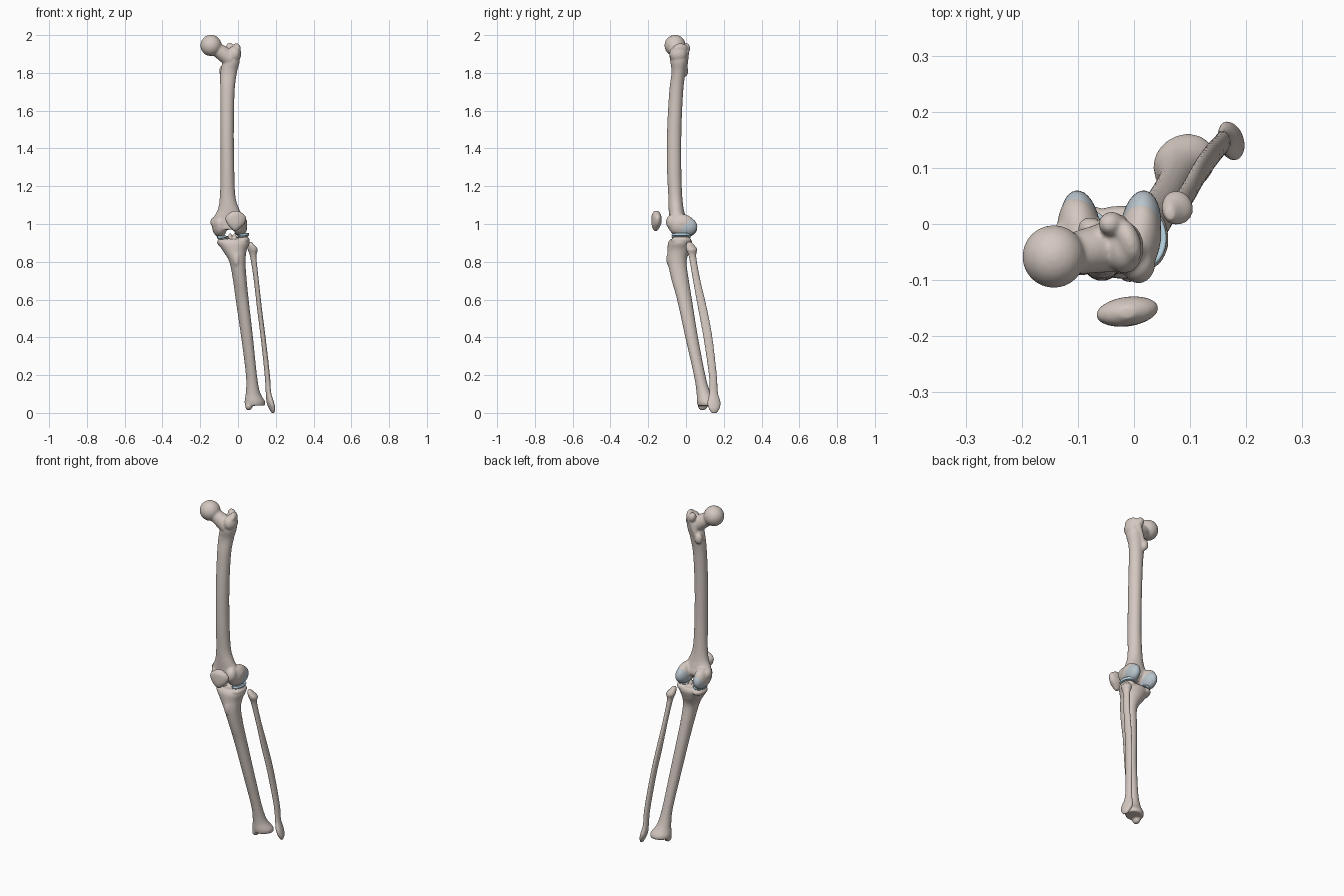
import bpy, bmesh
from math import sin, cos, pi, radians
from mathutils import Matrix, Vector, Euler

def material(name, rgb):
    m = bpy.data.materials.new(name)
    m.diffuse_color = (*rgb, 1)
    return m

BONE = material("bone", (0.66, 0.58, 0.53))
CARTILAGE = material("cartilage", (0.48, 0.55, 0.60))
MENISCUS = material("meniscus", (0.52, 0.72, 0.82))

def loft(bm, sections, n=28, steps=5):
    """Skin ellipses (z, x, y, rx, ry, turn) with smooth interpolation."""
    s = [Vector(c) for c in sections]
    s = [s[0]] + s + [s[-1]]
    rows = []
    for i in range(1, len(s) - 2):
        a, b, c, d = s[i - 1:i + 3]
        for k in range(steps):
            t = k / steps
            rows.append(0.5 * (2 * b + (c - a) * t + (2 * a - 5 * b + 4 * c - d) * t**2
                               + (3 * b - a - 3 * c + d) * t**3))
    rows.append(s[-1])
    rings = []
    for z, x, y, rx, ry, turn in rows:
        ca, sa = cos(radians(turn)), sin(radians(turn))
        ring = []
        for j in range(n):
            u, v = rx * cos(2 * pi * j / n), ry * sin(2 * pi * j / n)
            ring.append(bm.verts.new((x + u * ca - v * sa, y + u * sa + v * ca, z)))
        rings.append(ring)
    for r, q in zip(rings, rings[1:]):
        for j in range(n):
            k = (j + 1) % n
            bm.faces.new((r[j], r[k], q[k], q[j]))
    bm.faces.new(rings[0])
    bm.faces.new(rings[-1])

def blob(bm, loc, radii, rot=(0, 0, 0)):
    e = Euler([radians(a) for a in rot])
    bmesh.ops.create_uvsphere(bm, u_segments=32, v_segments=20, radius=1,
                              matrix=Matrix.LocRotScale(Vector(loc), e, Vector(radii)))

def limb(bm, a, b, r1, r2):
    """Tapered bar between two points."""
    a, b = Vector(a), Vector(b)
    q = (b - a).to_track_quat('Z', 'Y')
    bmesh.ops.create_cone(bm, cap_ends=True, segments=24, radius1=r1, radius2=r2,
                          depth=(b - a).length,
                          matrix=Matrix.LocRotScale((a + b) / 2, q, None))

def finish(name, bm, mat, voxel=0.005, smooth=6):
    bmesh.ops.recalc_face_normals(bm, faces=bm.faces)
    me = bpy.data.meshes.new(name)
    bm.to_mesh(me)
    bm.free()
    ob = bpy.data.objects.new(name, me)
    bpy.context.collection.objects.link(ob)
    me.materials.append(mat)
    if voxel:
        r = ob.modifiers.new("fuse", 'REMESH')
        r.mode, r.voxel_size, r.use_smooth_shade = 'VOXEL', voxel, True
        m = ob.modifiers.new("soften", 'SMOOTH')
        m.factor, m.iterations = 0.5, smooth
    me.shade_smooth()
    return ob

# Femur: shaft, neck and head, trochanters, condyles
bm = bmesh.new()
loft(bm, [(1.90, -.025, -.035, .03, .04, 0), (1.86, -.035, -.038, .044, .044, 0),
          (1.80, -.05, -.040, .044, .037, 0), (1.70, -.056, -.052, .038, .037, 0),
          (1.50, -.058, -.062, .036, .038, 0), (1.30, -.056, -.063, .036, .038, 0),
          (1.15, -.055, -.057, .041, .037, 0), (1.08, -.05, -.052, .056, .040, 0),
          (1.04, -.05, -.046, .076, .044, 0), (1.00, -.048, -.042, .090, .048, 0),
          (0.97, -.048, -.055, .075, .035, 0)])
blob(bm, (-.143, -.058, 1.945), (.056, .056, .056))
limb(bm, (-.135, -.058, 1.94), (-.04, -.04, 1.875), .034, .046)
blob(bm, (-.018, -.042, 1.90), (.035, .046, .045))
blob(bm, (-.012, -.030, 1.925), (.022, .042, .032), (0, 15, 20))
blob(bm, (-.040, .000, 1.930), (.022, .022, .030), (0, -20, 0))
limb(bm, (-.025, .000, 1.92), (-.07, -.008, 1.81), .018, .014)
blob(bm, (-.078, -.008, 1.81), (.022, .020, .032))
blob(bm, (-.097, -.020, .990), (.040, .072, .060), (0, 0, 6))
blob(bm, (.010, -.025, .995), (.038, .072, .058), (0, 0, -6))
blob(bm, (.008, -.070, 1.01), (.030, .036, .042))
blob(bm, (-.095, -.058, 1.00), (.030, .034, .040))
blob(bm, (-.122, -.025, 1.01), (.024, .032, .030))
blob(bm, (.032, -.022, 1.005), (.017, .030, .028))
finish("femur", bm, BONE)

# Tibia: plateau, tuberosity, shaft, malleolus
bm = bmesh.new()
loft(bm, [(.922, -.025, -.028, .076, .052, 0), (.900, -.023, -.031, .085, .064, 0),
          (.860, -.018, -.038, .064, .060, 0), (.800, -.003, -.047, .043, .050, 0),
          (.700, .010, -.030, .036, .046, 10), (.600, .022, -.008, .034, .040, 15),
          (.400, .048, .030, .031, .034, 20), (.200, .071, .072, .029, .031, 25),
          (.110, .079, .092, .038, .036, 30), (.060, .089, .108, .056, .049, 30),
          (.038, .090, .110, .054, .046, 30)])
blob(bm, (-.008, -.088, .815), (.018, .016, .040))
blob(bm, (-.075, -.022, .905), (.036, .055, .024), (0, -8, 0))
blob(bm, (.024, -.026, .912), (.038, .055, .026), (0, -8, 0))
for x in (-.042, -.018):
    blob(bm, (x, -.02, .932), (.010, .020, .020))
limb(bm, (.062, .09, .08), (.058, .088, .035), .026, .020)
blob(bm, (.057, .088, .036), (.019, .025, .023))
finish("tibia", bm, BONE)

# Fibula
bm = bmesh.new()
loft(bm, [(.905, .064, .018, .008, .010, 0), (.890, .068, .021, .017, .022, 20),
          (.865, .078, .030, .026, .030, 30), (.825, .081, .035, .016, .020, 20),
          (.700, .097, .057, .013, .020, 10), (.550, .114, .088, .013, .024, 0),
          (.400, .133, .116, .013, .024, 0), (.200, .155, .142, .014, .021, 0),
          (.110, .161, .146, .014, .023, 10), (.055, .171, .148, .018, .036, 15),
          (.022, .181, .149, .015, .029, 15), (.000, .185, .149, .007, .014, 15)])
finish("fibula", bm, BONE, .004, 4)

# Patella
bm = bmesh.new()
loft(bm, [(1.070, -.012, -.157, .014, .010, 8), (1.053, -.012, -.157, .042, .022, 8),
          (1.030, -.012, -.156, .056, .026, 8), (1.000, -.012, -.157, .046, .025, 8),
          (.977, -.014, -.160, .024, .017, 8), (.963, -.014, -.161, .008, .007, 8)])
finish("patella", bm, BONE, .004, 6)

# Cartilage caps on the rear and underside of the condyles
for name, x, rx, turn in (("medial", -.096, .036, 6), ("lateral", .012, .036, -6)):
    bm = bmesh.new()
    blob(bm, (x, -.008, .981 if x < 0 else .986), (rx, .068, .053), (0, 0, turn))
    finish(name + "_condyle_cartilage", bm, CARTILAGE, 0)

# Tibial cartilage pads and C-shaped menisci
for name, x, z, side in (("medial", -.074, .926, -1), ("lateral", .022, .936, 1)):
    bm = bmesh.new()
    blob(bm, (x, -.026, z - .004), (.032, .045, .006), (0, -6, 0))
    finish(name + "_tibial_cartilage", bm, CARTILAGE, 0)
    bm = bmesh.new()
    rings = []
    count, seg = 36, 12
    for i in range(count + 1):
        a = radians(-130 + 260 * i / count)
        size = .35 + .65 * sin(pi * i / count) ** .6
        ring = []
        for j in range(seg):
            b = 2 * pi * j / seg
            r = 1 + .25 * size * cos(b)
            h = .011 * size * sin(b) * (.6 + .4 * cos(b))
            px = x + side * .029 * r * cos(a)
            ring.append(bm.verts.new((px, -.026 + .042 * r * sin(a), z + .006 + (px - x) * .1 + h)))
        rings.append(ring)
    for r, q in zip(rings, rings[1:]):
        for j in range(seg):
            k = (j + 1) % seg
            bm.faces.new((r[j], r[k], q[k], q[j]))
    bm.faces.new(rings[0])
    bm.faces.new(rings[-1])
    finish(name + "_meniscus", bm, MENISCUS, 0)
